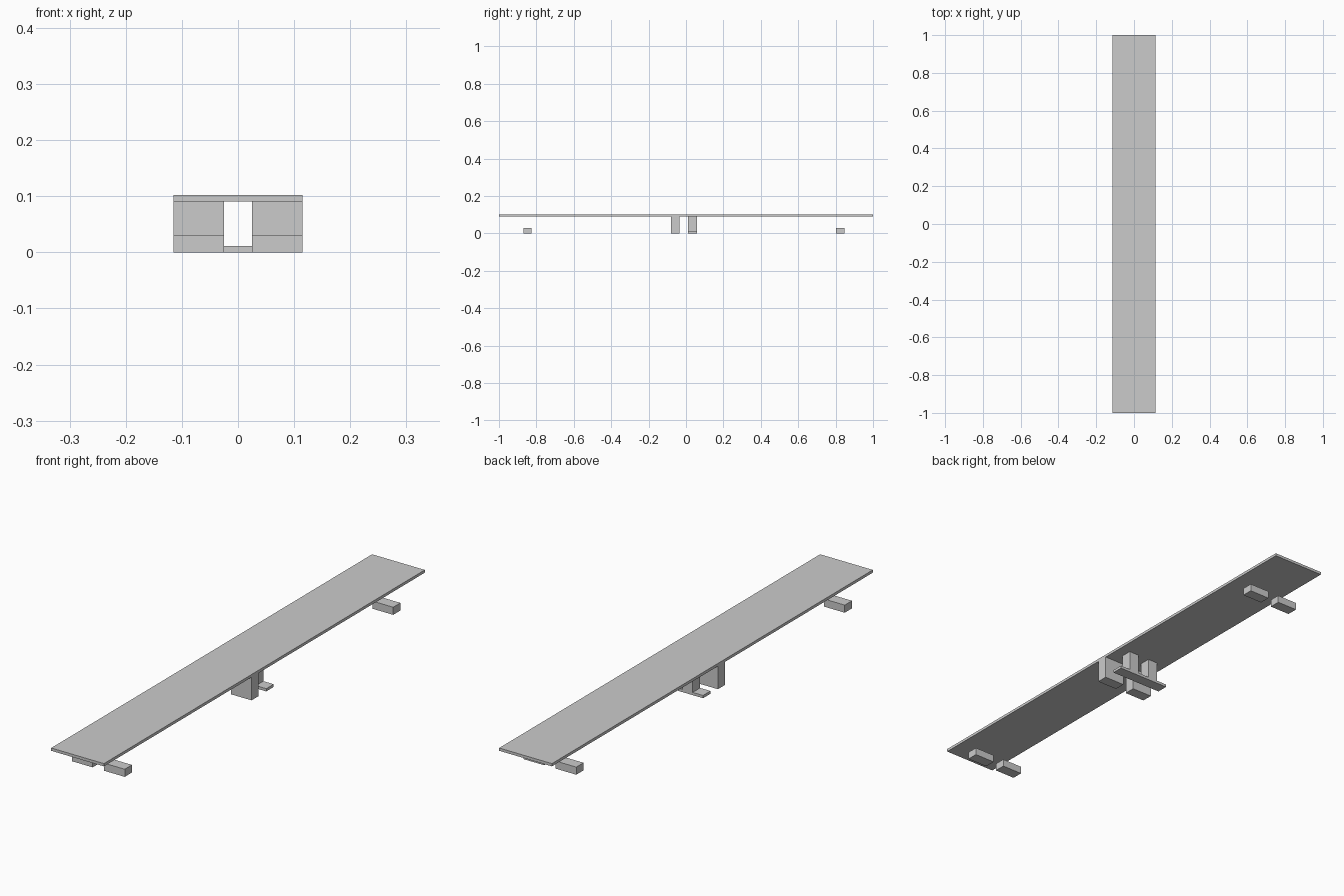
import bpy

if "Cube" in bpy.data.objects:
    bpy.data.objects.remove(bpy.data.objects["Cube"])


def box(name, x0, x1, y0, y1, z0, z1):
    bpy.ops.mesh.primitive_cube_add(size=1, location=((x0 + x1) / 2, (y0 + y1) / 2, (z0 + z1) / 2))
    ob = bpy.context.object
    ob.name = name
    ob.scale = (x1 - x0, y1 - y0, z1 - z0)
    bpy.ops.object.transform_apply(location=True, rotation=False, scale=True)
    return ob


def pair(name, *dims):
    # one block on the right, mirrored to the left
    ob = box(name, *dims)
    ob.modifiers.new("mirror", 'MIRROR').use_axis[0] = True


# long flat board
box("board", -0.115, 0.115, -1, 1, 0.091, 0.102)

# low feet under both ends
pair("front_foot", 0.025, 0.115, -0.87, -0.825, 0, 0.03)
pair("back_foot", 0.025, 0.115, 0.803, 0.848, 0, 0.03)

# tall central blocks
pair("middle_block", 0.025, 0.115, -0.08, -0.035, 0, 0.091)

# central stand: thin base bar with two posts
box("stand_base", -0.115, 0.115, 0.012, 0.058, 0, 0.011)
pair("stand_post", 0.025, 0.07, 0.012, 0.058, 0.011, 0.091)
